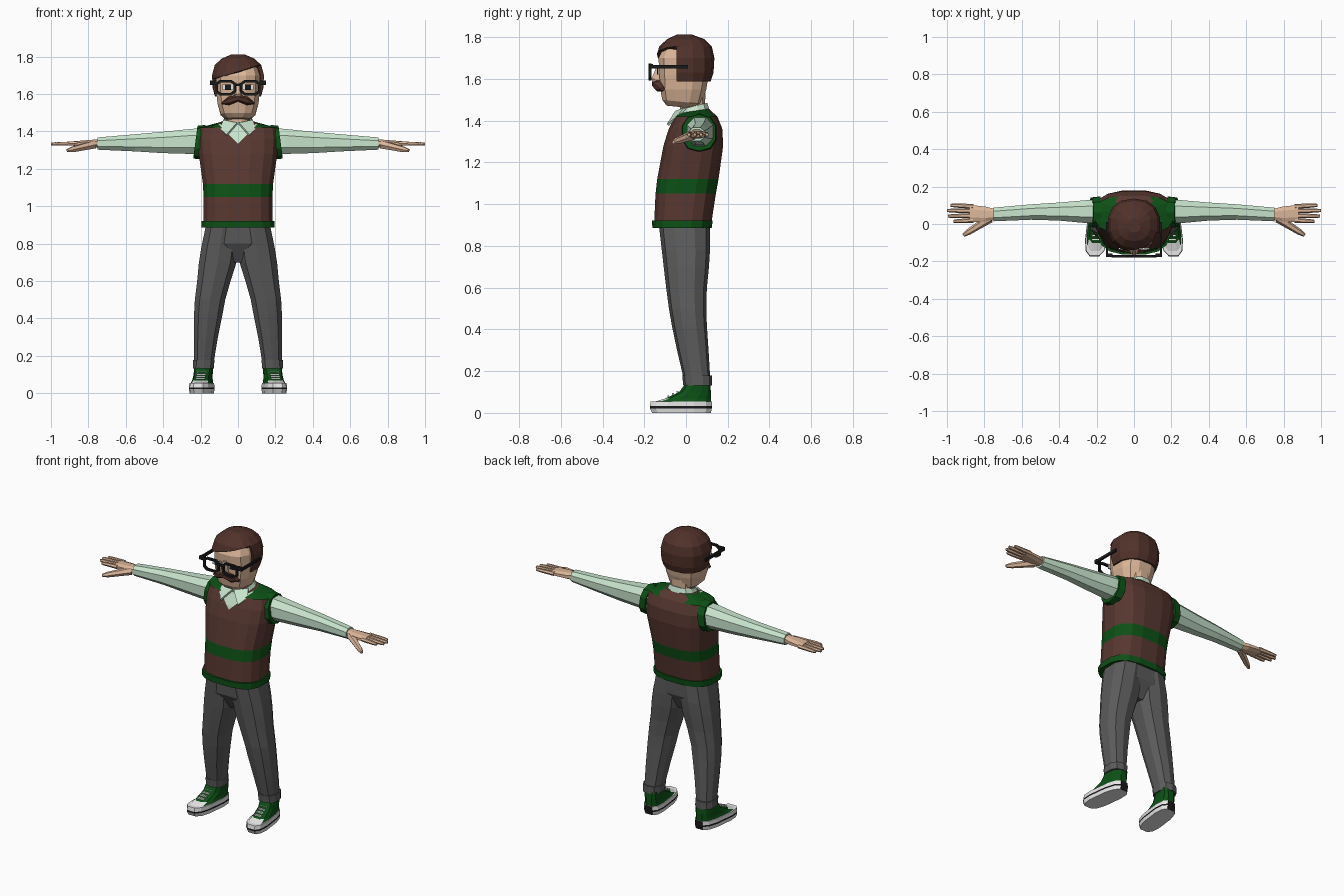
import bpy, bmesh, math
from mathutils import Vector

if "Cube" in bpy.data.objects:
    bpy.data.objects.remove(bpy.data.objects["Cube"])

def material(name, r, g, b):
    m = bpy.data.materials.new(name)
    m.diffuse_color = (r, g, b, 1)
    m.use_nodes = True
    m.node_tree.nodes["Principled BSDF"].inputs["Base Color"].default_value = m.diffuse_color
    return m

SKIN = material("skin", .72, .47, .32)
HAIR = material("hair_brown", .082, .031, .023)
VEST = material("vest_brown", .098, .039, .030)
GREEN = material("dark_green", .004, .082, .008)
SHIRT = material("pale_green", .58, .78, .61)
GREY = material("trouser_grey", .105, .105, .105)
WHITE = material("white", .82, .82, .82)
BLACK = material("black", .01, .01, .01)

def finish(name, bm, mats, rule=None, mirror=False, thick=0):
    bmesh.ops.recalc_face_normals(bm, faces=bm.faces)
    if rule:
        for f in bm.faces:
            f.material_index = rule(f.calc_center_median(), f.normal)
    me = bpy.data.meshes.new(name)
    bm.to_mesh(me)
    bm.free()
    ob = bpy.data.objects.new(name, me)
    bpy.context.collection.objects.link(ob)
    for m in mats if isinstance(mats, list) else [mats]:
        me.materials.append(m)
    if thick:
        s = ob.modifiers.new("thickness", 'SOLIDIFY')
        s.thickness = thick
    if mirror:
        ob.modifiers.new("mirror", 'MIRROR').use_mirror_merge = False
    return ob

def ring(axis, t, u0, u1, v0, v1, n=12, e=.8, tilt=0):
    """Rounded cross-section on axis 'z' (u=x, v=y) or 'x' (u=y, v=z)."""
    pts = []
    for i in range(n):
        a = 2 * math.pi * (i + .5) / n
        c, s = math.cos(a), math.sin(a)
        du = math.copysign(abs(c) ** e, c) * (u1 - u0) / 2
        dv = math.copysign(abs(s) ** e, s) * (v1 - v0) / 2
        u, v, w = (u0 + u1) / 2 + du, (v0 + v1) / 2 + dv, t + tilt * dv
        pts.append((u, v, w) if axis == 'z' else (w, u, v))
    return pts

def loft(rings, caps=True, closed=False):
    bm = bmesh.new()
    vs = [[bm.verts.new(p) for p in r] for r in rings]
    n = len(vs[0])
    pairs = list(zip(vs, vs[1:])) + ([(vs[-1], vs[0])] if closed else [])
    for a, b in pairs:
        for i in range(n):
            j = (i + 1) % n
            bm.faces.new((a[i], a[j], b[j], b[i]))
    if caps and not closed:
        bm.faces.new(vs[0])
        bm.faces.new(vs[-1])
    return bm

def zloft(rows, n=12, e=.8, caps=True):
    """Rows are (z, x0, x1, y0, y1[, tilt])."""
    return loft([ring('z', *r[:5], n, e, r[5] if len(r) > 5 else 0) for r in rows], caps)

def sym(rows):
    return [(r[0], -r[1]) + tuple(r[1:]) for r in rows]

def xloft(rows, n=8, e=.85, tilt=0):
    return loft([ring('x', *r, n, e, tilt) for r in rows])

def tube(p, q, r0, r1, n=6):
    p, q = Vector(p), Vector(q)
    rot = (q - p).to_track_quat('Z', 'Y')
    def circ(c, r):
        return [c + rot @ Vector((r * math.cos(k * math.tau / n), r * math.sin(k * math.tau / n), 0))
                for k in range(n)]
    return loft([circ(p, r0), circ(p.lerp(q, .8), (r0 + r1) / 2), circ(q, r1)])

def box(c, s):
    bm = bmesh.new()
    bmesh.ops.create_cube(bm, size=1)
    bmesh.ops.scale(bm, vec=s, verts=bm.verts)
    bmesh.ops.translate(bm, vec=c, verts=bm.verts)
    return bm

def cut(bm, co, no):
    bmesh.ops.bisect_plane(bm, geom=bm.verts[:] + bm.edges[:] + bm.faces[:],
                           dist=1e-5, plane_co=co, plane_no=no)

# Vest with green band, shoulders and a V neck showing the shirt
vest = zloft(sym([(.90, .188, -.155, .122), (1.05, .187, -.148, .145), (1.12, .19, -.14, .158),
                  (1.28, .213, -.11, .18), (1.36, .218, -.085, .176), (1.42, .21, -.055, .152),
                  (1.445, .10, -.05, .11, .15)]), 16, .72)
for s in (-1, 1):
    cut(vest, (0, 0, 1.335), (s, 0, -1))
def vest_rule(c, n):
    if c.y < 0 and c.z - 1.335 > abs(c.x):
        return 2
    if 1.05 < c.z < 1.12 or (c.z > 1.422 and abs(c.x) > .07):
        return 1
    return 0
finish("vest", vest, [VEST, GREEN, SHIRT], vest_rule)
finish("vest_hem", zloft(sym([(.885, .198, -.163, .125), (.922, .198, -.165, .13)]), 16, .72), GREEN)
finish("armhole_trim", xloft([(.185, -.025, .15, 1.25, 1.435), (.228, -.02, .145, 1.255, 1.43)],
                             10, .85, -.13), GREEN, mirror=True)

# Sleeves
finish("sleeve", xloft([(.17, 0, .138, 1.27, 1.425), (.25, .0, .132, 1.275, 1.418),
                        (.40, .015, .118, 1.28, 1.402), (.55, .02, .108, 1.29, 1.388),
                        (.75, .012, .09, 1.30, 1.37)]), SHIRT, mirror=True)

# Hands
finish("palm", xloft([(.74, .022, .08, 1.312, 1.36), (.79, .008, .095, 1.313, 1.356),
                      (.88, .008, .106, 1.32, 1.348)]), SKIN, mirror=True)
for name, y0, y1, tip in (("index_finger", .02, .014, .965), ("middle_finger", .045, .042, .995),
                          ("ring_finger", .07, .072, 1.0), ("little_finger", .094, .1, .98)):
    finish(name, tube((.86, y0, 1.335), (tip, y1, 1.333), .0135, .008), SKIN, mirror=True)
finish("thumb", tube((.77, .03, 1.33), (.912, -.06, 1.297), .024, .009), SKIN, mirror=True)

# Trousers
finish("trouser_seat", zloft(sym([(.92, .172, -.13, .115), (.80, .185, -.12, .112),
                                  (.70, .05, -.06, .06)])), GREY)
finish("trouser_leg", zloft([(.90, -.02, .175, -.13, .115), (.78, -.005, .20, -.116, .115),
                             (.70, .004, .213, -.107, .11), (.60, .036, .222, -.095, .10),
                             (.50, .065, .234, -.082, .097), (.42, .08, .238, -.068, .10),
                             (.30, .105, .238, -.043, .108), (.15, .13, .237, -.008, .117)], 10),
       GREY, mirror=True)
finish("trouser_cuff", zloft([(.132, .126, .244, -.013, .124), (.178, .124, .243, -.018, .124)], 10),
       GREY, mirror=True)

# Shoes, turned slightly outward
def splay(bm):
    for v in bm.verts:
        v.co.x += -.12 * v.co.y
    return bm
finish("shoe_sole", splay(zloft([(0, .132, .25, -.165, .122), (.022, .129, .253, -.176, .127),
                                 (.032, .129, .253, -.176, .127), (.055, .131, .251, -.172, .127)], 12, .65)),
       [WHITE, BLACK], lambda c, n: int(.022 < c.z < .032 or (c.y > .12 and c.z < .05 and abs(n.z) < .5)),
       mirror=True)
finish("shoe_upper", splay(zloft([(.05, .134, .248, -.165, .123), (.068, .14, .242, -.105, .122),
                                  (.10, .143, .24, -.035, .121), (.145, .14, .24, .0, .118)], 12, .7)),
       [GREEN, WHITE], lambda c, n: int(c.y < -.09 and c.z < .068), mirror=True)
for i in range(4):
    y = -.085 + i * .022
    finish("shoe_lace", splay(box((.191, y, .08 + i * .0105), (.05, .009, .009))), WHITE, mirror=True)

# Neck and head
finish("neck", zloft(sym([(1.41, .062, -.03, .09), (1.53, .07, -.03, .095)])), SKIN)
finish("head", zloft(sym([(1.465, .065, -.095, .05, -.1), (1.49, .095, -.116, .08, -.1),
                          (1.55, .113, -.126, .10), (1.62, .12, -.13, .112),
                          (1.70, .12, -.135, .115), (1.76, .10, -.105, .10)]), 12, .75), SKIN)

# Hair shell with a slanted fringe and sideburns
hair = zloft(sym([(1.588, .126, -.12, .118), (1.63, .138, -.138, .132), (1.70, .142, -.146, .136),
                  (1.755, .127, -.128, .124), (1.79, .088, -.092, .09), (1.812, .035, -.045, .03)]), 14, .85)
slant = Vector((-.3, 0, 1))
cut(hair, (0, -.045, 0), (0, 1, 0))
cut(hair, (0, 0, 1.72), slant)
gone = [f for f in hair.faces if f.normal.z < -.95 or (
    f.calc_center_median().y < -.045 and (f.calc_center_median() - Vector((0, 0, 1.72))).dot(slant) < 0)]
low = min(hair.faces, key=lambda f: f.calc_center_median().z)
bmesh.ops.delete(hair, geom=list(set(gone + [low])), context='FACES')
finish("hair", hair, HAIR, thick=.02)

# Nose, moustache, eyes
finish("nose", zloft(sym([(1.582, .018, -.158, -.10), (1.60, .023, -.168, -.10),
                          (1.66, .011, -.142, -.10)]), 8), SKIN)
finish("moustache", xloft([(-.087, -.125, -.10, 1.545, 1.556), (-.05, -.152, -.10, 1.538, 1.588),
                           (0, -.166, -.10, 1.558, 1.597), (.05, -.152, -.10, 1.538, 1.588),
                           (.087, -.125, -.10, 1.545, 1.556)]), HAIR)
finish("eye_white", box((.055, -.131, 1.636), (.056, .008, .03)), WHITE, mirror=True)
finish("pupil", box((.053, -.135, 1.636), (.032, .006, .028)), BLACK, mirror=True)

# Glasses
def rim_section(k):
    a = math.tau * (k + .5) / 8
    c, s = math.cos(a), math.sin(a)
    c, s = math.copysign(abs(c) ** .6, c), math.copysign(abs(s) ** .6, s)
    return [(.066 + c * hw, y, 1.634 + s * hh)
            for hw, hh, y in ((.057, .043, -.18), (.057, .043, -.166), (.043, .03, -.166), (.043, .03, -.18))]
finish("glasses_rim", loft([rim_section(k) for k in range(8)], closed=True), BLACK, mirror=True)
finish("glasses_bridge", box((0, -.172, 1.648), (.036, .012, .013)), BLACK)
finish("glasses_hinge", box((.132, -.168, 1.66), (.034, .018, .022)), BLACK, mirror=True)
finish("glasses_arm", box((.144, -.08, 1.658), (.01, .18, .018)), BLACK, mirror=True)

# Shirt collar band and its two points
finish("collar_band", zloft(sym([(1.42, .098, -.062, .118, .25), (1.468, .074, -.042, .104, .25)]), 12, .85, False),
       SHIRT, thick=.012)
flap = bmesh.new()
flap.faces.new([flap.verts.new(p) for p in ((.006, -.052, 1.447), (.078, -.01, 1.462),
                                            (.098, -.045, 1.42), (.062, -.092, 1.383))])
bmesh.ops.triangulate(flap, faces=flap.faces)
finish("collar_point", flap, SHIRT, mirror=True, thick=.012)
